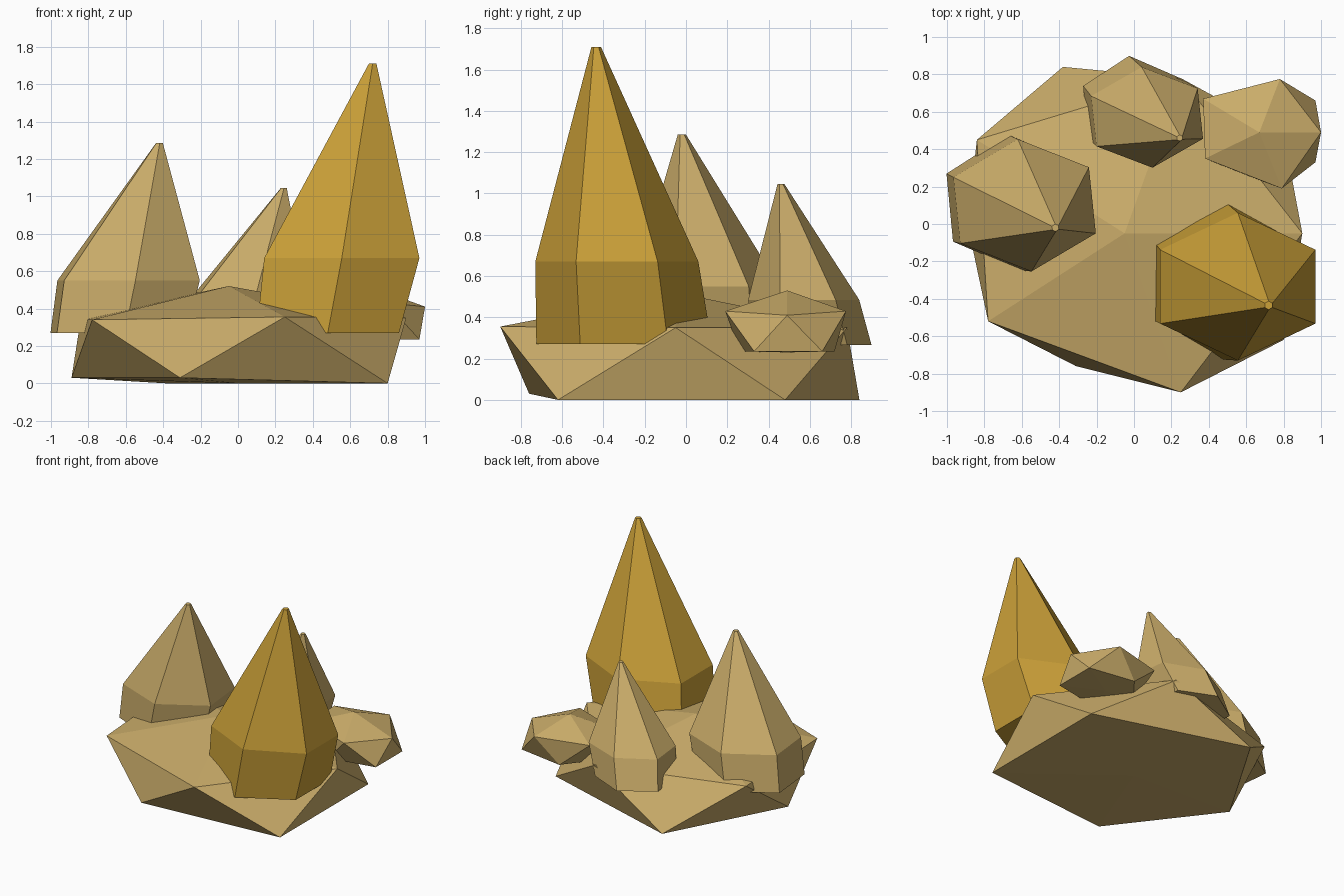
import bpy
import bmesh
from math import cos, sin, radians

default_cube = bpy.data.objects.get("Cube")
if default_cube:
    bpy.data.objects.remove(default_cube, do_unlink=True)


def make_material(name, color):
    material = bpy.data.materials.new(name)
    material.use_nodes = True
    material.diffuse_color = color
    material.node_tree.nodes["Principled BSDF"].inputs["Base Color"].default_value = color
    return material


sandstone = make_material("sandstone tan", (0.60, 0.42, 0.145, 1))
gold = make_material("warm gold", (0.60, 0.355, 0.04, 1))


def finish(bm, name, material):
    bmesh.ops.recalc_face_normals(bm, faces=bm.faces)
    mesh = bpy.data.meshes.new(name)
    bm.to_mesh(mesh)
    bm.free()
    mesh.materials.append(material)
    bpy.context.collection.objects.link(bpy.data.objects.new(name, mesh))


def hex_ring(bm, center, rx, ry, z, turn):
    """Six vertices around a stretched circle."""
    angles = [radians(turn + 60 * i) for i in range(6)]
    return [bm.verts.new((center[0] + rx * cos(a), center[1] + ry * sin(a), z))
            for a in angles]


def crystal(name, material, turn, foot, collar, tip):
    """Leaning six-sided crystal: slanted foot, collar and long point."""
    bm = bmesh.new()
    rings = [hex_ring(bm, *section, turn) for section in (foot, collar, tip)]
    for low, high in zip(rings, rings[1:]):
        for i in range(6):
            j = (i + 1) % 6
            bm.faces.new((low[i], low[j], high[j], high[i]))
    bm.faces.new(rings[0])
    bm.faces.new(rings[-1])
    finish(bm, name, material)


def rock(name, material, top, upper, lower, bottom):
    """Squashed twenty-sided boulder: two staggered rings of five and two poles."""
    bm = bmesh.new()
    crown, base = bm.verts.new(top), bm.verts.new(bottom)
    up = [bm.verts.new(p) for p in upper]
    low = [bm.verts.new(p) for p in lower]
    for i in range(5):
        j = (i + 1) % 5
        bm.faces.new((crown, up[i], up[j]))
        bm.faces.new((up[i], low[i], up[j]))
        bm.faces.new((low[i], low[j], up[j]))
        bm.faces.new((base, low[j], low[i]))
    finish(bm, name, material)


# Boulders
rock("base_rock", sandstone, (-0.05, -0.05, 0.52),
     [(0.9, -0.05, 0.35), (0.25, 0.78, 0.35), (-0.84, 0.45, 0.35),
      (-0.78, -0.52, 0.34), (0.25, -0.9, 0.355)],
     [(0.8, 0.48, 0), (-0.38, 0.84, 0), (-0.89, 0, 0.03),
      (-0.31, -0.76, 0.03), (0.8, -0.62, 0)],
     (0, 0, 0))
rock("small_rock", sandstone, (0.67, 0.49, 0.53),
     [(1, 0.49, 0.41), (0.78, 0.775, 0.43), (0.37, 0.67, 0.43),
      (0.38, 0.35, 0.43), (0.79, 0.19, 0.43)],
     [(0.97, 0.66, 0.235), (0.6, 0.72, 0.235), (0.42, 0.49, 0.235),
      (0.6, 0.26, 0.235), (0.97, 0.33, 0.235)],
     (0.68, 0.49, 0.23))

# Crystals: each section is centre, x radius, y radius, height
crystal("gold_crystal", gold, -30,
        ((0.48, -0.3), 0.44, 0.425, 0.27),
        ((0.555, -0.335), 0.479, 0.395, 0.67),
        ((0.72, -0.435), 0.023, 0.023, 1.71))
crystal("left_crystal", sandstone, -25,
        ((-0.64, 0.115), 0.4, 0.365, 0.27),
        ((-0.585, 0.1), 0.42, 0.355, 0.55),
        ((-0.42, -0.02), 0.02, 0.02, 1.285))
crystal("back_crystal", sandstone, -25,
        ((0, 0.62), 0.3, 0.28, 0.265),
        ((0.07, 0.57), 0.33, 0.27, 0.485),
        ((0.245, 0.46), 0.017, 0.017, 1.045))
